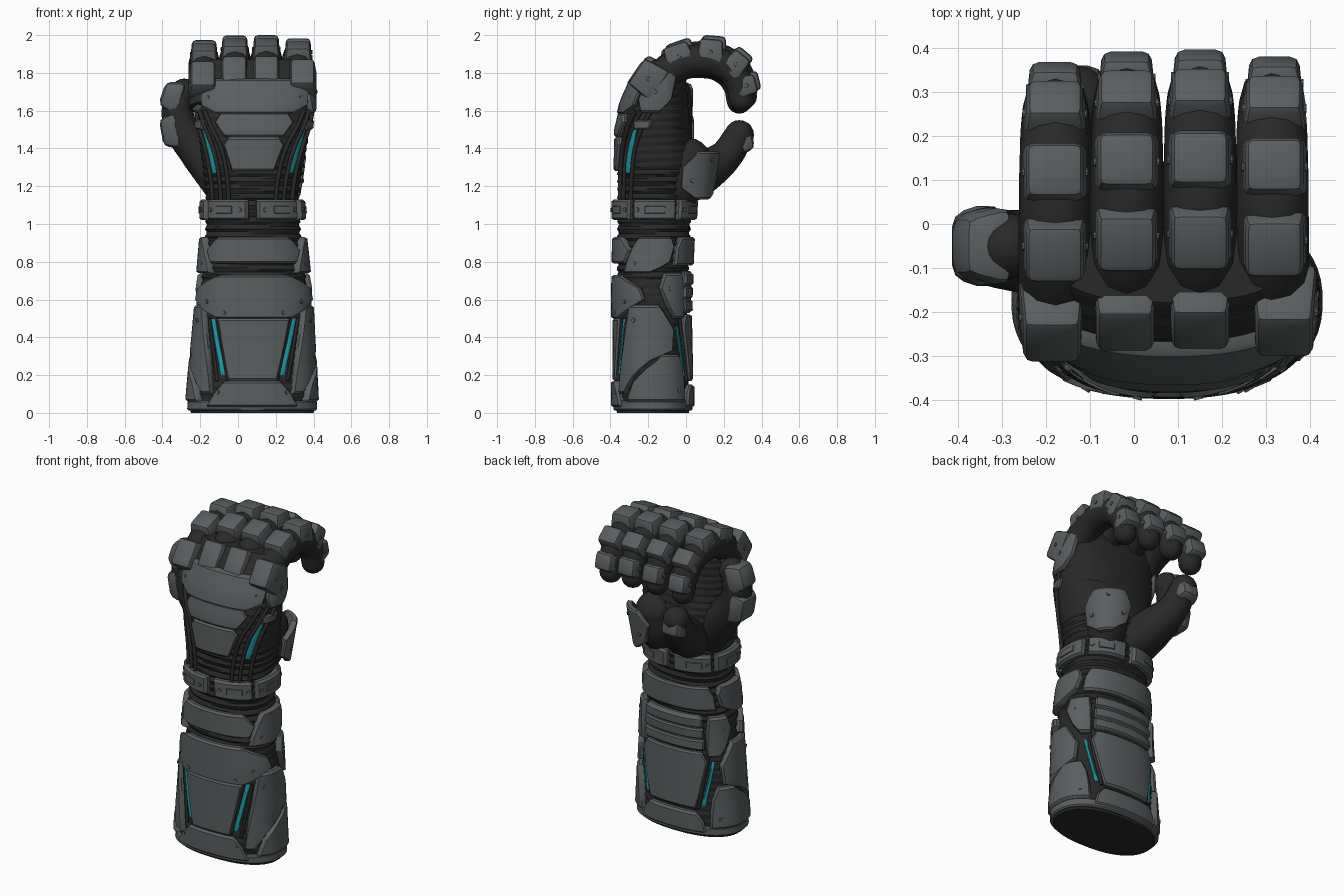
import bpy, bmesh, math
from mathutils import Matrix, Vector

if "Cube" in bpy.data.objects:
    bpy.data.objects.remove(bpy.data.objects["Cube"])


def material(name, rgb):
    m = bpy.data.materials.new(name)
    m.use_nodes = True
    m.diffuse_color = (*rgb, 1)
    node = m.node_tree.nodes["Principled BSDF"]
    node.inputs["Base Color"].default_value = (*rgb, 1)
    node.inputs["Roughness"].default_value = 0.7
    return m


ARMOUR = material("armour grey", (0.10, 0.112, 0.116))
FABRIC = material("black fabric", (0.022, 0.022, 0.023))
TEAL = material("teal light", (0.01, 0.33, 0.38))
made = []


def add(name, bm, mat):
    me = bpy.data.meshes.new(name)
    bmesh.ops.recalc_face_normals(bm, faces=bm.faces)
    bm.to_mesh(me)
    bm.free()
    me.materials.append(mat)
    ob = bpy.data.objects.new(name, me)
    bpy.context.collection.objects.link(ob)
    made.append(ob)


# Cross-sections of arm and hand: height, centre x, half width, centre y, half depth
SECTIONS = [(0, .075, .325, -.175, .19), (.1, .075, .32, -.175, .19), (.6, .085, .285, -.18, .185),
            (.95, .08, .25, -.17, .19), (1.15, .075, .243, -.165, .195), (1.3, .08, .265, -.15, .21),
            (1.5, .085, .295, -.165, .19), (1.65, .087, .305, -.155, .165), (1.78, .085, .295, -.13, .13),
            (1.87, .085, .26, -.09, .09)]


def surf(a, z, off=0.0):
    """Point on the arm at angle a (0 = front, 90 = left side) and height z."""
    for lo, hi in zip(SECTIONS, SECTIONS[1:]):
        if z <= hi[0]:
            break
    t = (z - lo[0]) / (hi[0] - lo[0])
    cx, rx, cy, ry = [p + (q - p) * t for p, q in zip(lo[1:], hi[1:])]
    s, c = math.sin(math.radians(a)), math.cos(math.radians(a))
    bend = lambda v: math.copysign(abs(v) ** 0.85, v)
    return Vector((cx + (rx + off) * bend(s), cy - (ry + off) * bend(c), z))


def heel_surf(a, z, off=0.0):
    """Point on the flared heel of the palm."""
    r = .105 + .16 * (z - 1.13) + off
    return Vector((.2 + r * math.sin(math.radians(a)), .015 - r * math.cos(math.radians(a)), z))


def grid(bm, pts, closed=False):
    rows = [[bm.verts.new(p) for p in r] for r in pts]
    for r0, r1 in zip(rows, rows[1:]):
        n = len(r0)
        for j in range(n if closed else n - 1):
            k = (j + 1) % n
            bm.faces.new((r0[j], r0[k], r1[k], r1[j]))
    return rows


def plate(name, rows, off=.028, mat=ARMOUR, base=surf):
    """Chamfered plate wrapped on a base; rows are (height, start angle, end angle)."""
    fine = [rows[0]]
    for p, q in zip(rows, rows[1:]):
        n = max(1, math.ceil(abs(q[0] - p[0]) / .05))
        fine += [tuple(u + (v - u) * i / n for u, v in zip(p, q)) for i in range(1, n + 1)]
    near = lambda p, q: tuple(u + (v - u) * min(.3, .012 / abs(q[0] - p[0])) for u, v in zip(p, q))
    a, b = fine[0], fine[-1]
    fine = [a, a, near(a, fine[1])] + fine[1:-1] + [near(b, fine[-2]), b, b]
    span = max(r[2] - r[1] for r in rows)
    m = min(.2, 2.6 / span)
    n = max(2, math.ceil(span / 7))
    cols = [0, 0] + [m + (1 - 2 * m) * i / n for i in range(n + 1)] + [1, 1]
    level = (-.012, off * .6, off)
    pts = [[base(r[1] + (r[2] - r[1]) * s, r[0],
                 level[min(2, i, j, len(fine) - 1 - i, len(cols) - 1 - j)])
            for j, s in enumerate(cols)] for i, r in enumerate(fine)]
    bm = bmesh.new()
    grid(bm, pts)
    add(name, bm, mat)


def pair(name, rows, **kw):
    plate("left_" + name, rows, **kw)
    plate("right_" + name, [(z, -b, -a) for z, a, b in rows], **kw)


def tube(name, path, radii, tip=True):
    cu = bpy.data.curves.new(name, "CURVE")
    cu.dimensions, cu.bevel_depth, cu.bevel_resolution = "3D", 1, 4
    cu.use_fill_caps, cu.resolution_u = True, 6
    sp = cu.splines.new("BEZIER")
    sp.bezier_points.add(len(path) - 1)
    for bp, p, r in zip(sp.bezier_points, path, radii):
        bp.co, bp.radius = p, r
        bp.handle_left_type = bp.handle_right_type = "AUTO"
    tmp = bpy.data.objects.new(name, cu)
    bpy.context.collection.objects.link(tmp)
    bm = bmesh.new()
    bpy.context.view_layer.update()
    bm.from_mesh(tmp.to_mesh())
    bpy.data.objects.remove(tmp)
    if tip:
        bmesh.ops.create_uvsphere(bm, u_segments=16, v_segments=10, radius=radii[-1],
                                  matrix=Matrix.Translation(path[-1]))
    add(name, bm, FABRIC)


def pad(name, centre, rot, size, taper=.84, bevel=.02):
    """Rounded block whose outer (local z) face is narrower."""
    bm = bmesh.new()
    bmesh.ops.create_cube(bm, size=1)
    for v in bm.verts:
        k = taper if v.co.z > 0 else 1
        v.co = Vector((v.co.x * size[0] * k, v.co.y * size[1] * k, v.co.z * size[2]))
    bmesh.ops.bevel(bm, geom=bm.edges[:], offset=bevel, segments=2, affect="EDGES", profile=.5)
    bm.transform(Matrix.Translation(centre) @ rot.to_4x4())
    add(name, bm, ARMOUR)


def disc(name, centre, facing, radius, depth, sides=10, mat=ARMOUR):
    bm = bmesh.new()
    bmesh.ops.create_cone(bm, cap_ends=True, segments=sides, radius1=radius, radius2=radius * .85, depth=depth)
    bm.transform(Matrix.Translation(centre) @ Vector(facing).to_track_quat("Z", "Y").to_matrix().to_4x4())
    add(name, bm, mat)


def bolts(name, spots, off, base=surf, sides=(1, -1)):
    for a, z in spots:
        for s in sides:
            p = base(a * s, z, off)
            disc(name, p, p - base(a * s, z, 0), .013, .012)


# Fabric core with soft folds
bm = bmesh.new()
folds = []
for i in range(149):
    z = 1.87 * i / 148
    amp = .006 if .7 < z < 1.3 else .003
    folds.append([surf(360 * j / 56, z, amp * math.sin(z * 150 + .8 * math.sin(j * math.pi / 14))) for j in range(56)])
ends = grid(bm, folds, True)
bm.faces.new(ends[0])
bm.faces.new(ends[-1])
add("fabric_core", bm, FABRIC)
disc("base_socket", (.075, -.175, .004), (0, 0, -1), .1, .006, 4, FABRIC)

# Forearm armour
plate("base_ring", [(.012, 0, 360), (.065, 0, 360)], off=.02)
plate("base_front", [(.03, -42, 42), (.1, -34, 34), (.17, -22, 22)], off=.032)
plate("base_back", [(.03, 144, 216), (.1, 147, 213), (.15, 156, 204)], off=.03)
plate("shin_front", [(.17, -19, 19), (.5, -35, 35)], off=.024)
plate("shin_upper_front", [(.5, -32, 32), (.55, -58, 58), (.6, -82, 82), (.66, -76, 76), (.73, -34, 34)], off=.032)
pair("side_panel", [(.1, 36, 46), (.2, 39, 66), (.28, 42, 90), (.33, 44, 118), (.44, 50, 120), (.57, 58, 98)], off=.03)
pair("side_foot", [(.06, 52, 140), (.16, 63, 138), (.24, 84, 134), (.31, 102, 126)], off=.032)
pair("side_upper", [(.5, 122, 138), (.56, 110, 140), (.66, 98, 138), (.74, 104, 134)], off=.034)
plate("back_lower", [(.17, 156, 204), (.46, 139, 221), (.52, 146, 214)], off=.025)
plate("back_rib_bed", [(.53, 144, 216), (.75, 144, 216)], off=.02)
for i in range(3):
    plate("back_rib", [(.535 + .07 * i, 142, 218), (.6 + .07 * i, 142, 218)], off=.03)
plate("bracer_front", [(.79, -48, 48), (.86, -58, 58), (.93, -40, 40)], off=.032)
pair("bracer_side", [(.74, 48, 86), (.8, 52, 112), (.88, 62, 118), (.93, 72, 112)], off=.034)
plate("bracer_back", [(.78, 120, 240), (.87, 122, 238), (.93, 130, 230)], off=.028)
bolts("armour_bolt", [(28, .11), (50, .59), (26, .53), (66, .79), (66, .49), (112, .66), (125, .12)], .03)

# Wrist band
for i in range(6):
    a = i * 60 + 3
    plate("wrist_link", [(1.02, a, a + 54), (1.13, a, a + 54)], off=.036)
    plate("wrist_inset", [(1.05, a + 15, a + 40), (1.1, a + 15, a + 40)], off=.041)
bolts("wrist_bolt", [(11, 1.075), (50, 1.075), (70, 1.075), (130, 1.075)], .036)

# Back of the hand armour
plate("hand_lower", [(1.28, -20, 20), (1.42, -29, 29), (1.46, -22, 22)], off=.024)
plate("hand_middle", [(1.46, -26, 26), (1.54, -38, 38), (1.59, -30, 30)], off=.026)
plate("hand_upper", [(1.58, -30, 30), (1.63, -56, 56), (1.71, -60, 60), (1.77, -42, 42)], off=.032)
pair("hand_side", [(1.59, 70, 92), (1.66, 60, 112), (1.78, 64, 118), (1.855, 82, 112)], off=.026)
pair("hand_clip", [(1.5, 60, 84), (1.55, 58, 88)], off=.02)
bolts("hand_bolt", [(45, 1.67), (86, 1.7)], .026)

# Glowing strips and cords in the grooves
pair("forearm_light", [(.2, 22, 28), (.5, 40, 46)], off=.009, mat=TEAL)
pair("forearm_back_light", [(.19, 144, 149), (.46, 127, 132)], off=.009, mat=TEAL)
pair("hand_light", [(1.27, 39, 51), (1.38, 43, 56), (1.5, 57, 64)], off=.009, mat=TEAL)
for s in (1, -1):
    for k in (-4, 8, 24):
        tube("hand_cord", [surf(s * (a + k), z, .008) for a, z in
                           ((30, 1.13), (31, 1.25), (37, 1.4), (50, 1.52), (60, 1.6))], [.011] * 5, tip=False)
    for low, high in ((20, 37), (32, 49), (153, 136)):
        tube("forearm_cord", [surf(s * low, .17, .006), surf(s * high, .5, .006)], [.009] * 2, tip=False)

# Curled fingers
PATH = [(-.19, 1.64), (-.13, 1.78), (-.03, 1.86), (.11, 1.88), (.22, 1.845), (.285, 1.765), (.3, 1.675)]
PADS = [("knuckle", -.195, 1.785, 56, .19, .15, .152), ("near_pad", -.032, 1.9, 19, .16, .14, .152),
        ("middle_pad", .135, 1.925, -5, .145, .14, .152), ("far_pad", .268, 1.86, -40, .125, .13, .148),
        ("tip_pad", .325, 1.748, -76, .12, .11, .132)]
for finger, x, splay, dy, dz in (("index", -.178, -.004, -.018, -.025), ("middle", -.016, -.002, .006, 0),
                                 ("ring", .15, 0, .01, .002), ("little", .313, .014, -.006, -.015)):
    tube(finger + "_finger", [(x, y + dy, z + dz) for y, z in PATH],
         [.084, .085, .084, .083, .08, .074, .066])
    for part, y, z, ang, length, depth, width in PADS:
        rot = Matrix.Rotation(math.radians(ang), 3, "X")
        side = splay * (2 if part == "knuckle" else .4)
        centre = Vector((x + side, y + dy, z + dz))
        pad(finger + "_" + part, centre, rot, (width, length, depth))
        for s in (-1, 1):
            disc("finger_bolt", centre + rot @ Vector((s * width * .46, 0, 0)), (s, 0, 0), .012, .01)

# Thumb
tube("thumb", [(-.06, -.12, 1.15), (-.2, -.07, 1.36), (-.305, -.055, 1.52), (-.315, -.05, 1.64), (-.285, -.05, 1.695)],
     [.09, .1, .09, .085, .075])
pad("thumb_lower_plate", (-.362, -.05, 1.49), Matrix.Rotation(math.radians(-100), 3, "Y"), (.2, .2, .09), .72, .03)
pad("thumb_tip_plate", (-.35, -.05, 1.675), Matrix.Rotation(math.radians(-72), 3, "Y"), (.19, .19, .11), .7, .035)

# Opposing grip on the palm
tube("palm_grip", [(0, -.06, 1.2), (-.06, .1, 1.28), (-.11, .21, 1.36), (-.13, .282, 1.472)], [.13, .115, .09, .078])
pad("grip_tip_plate", (-.13, .31, 1.445), Matrix.Rotation(math.radians(-78), 3, "X"), (.15, .15, .09), .75, .03)

# Heel of the palm with its flared cap
tube("palm_heel", [(.18, -.06, 1.13), (.2, .0, 1.24), (.2, .015, 1.34)], [.1, .12, .115])
plate("heel_plate", [(1.13, 110, 150), (1.19, 72, 190), (1.3, 76, 200), (1.385, 112, 172)], off=.022, base=heel_surf)
bolts("heel_bolt", [(98, 1.23), (140, 1.34), (175, 1.24)], .022, heel_surf, (1,))

# Smooth shading with crisp edges
bpy.ops.object.select_all(action="DESELECT")
for ob in made:
    ob.select_set(True)
bpy.context.view_layer.objects.active = made[0]
bpy.ops.object.shade_smooth_by_angle(angle=math.radians(32))
